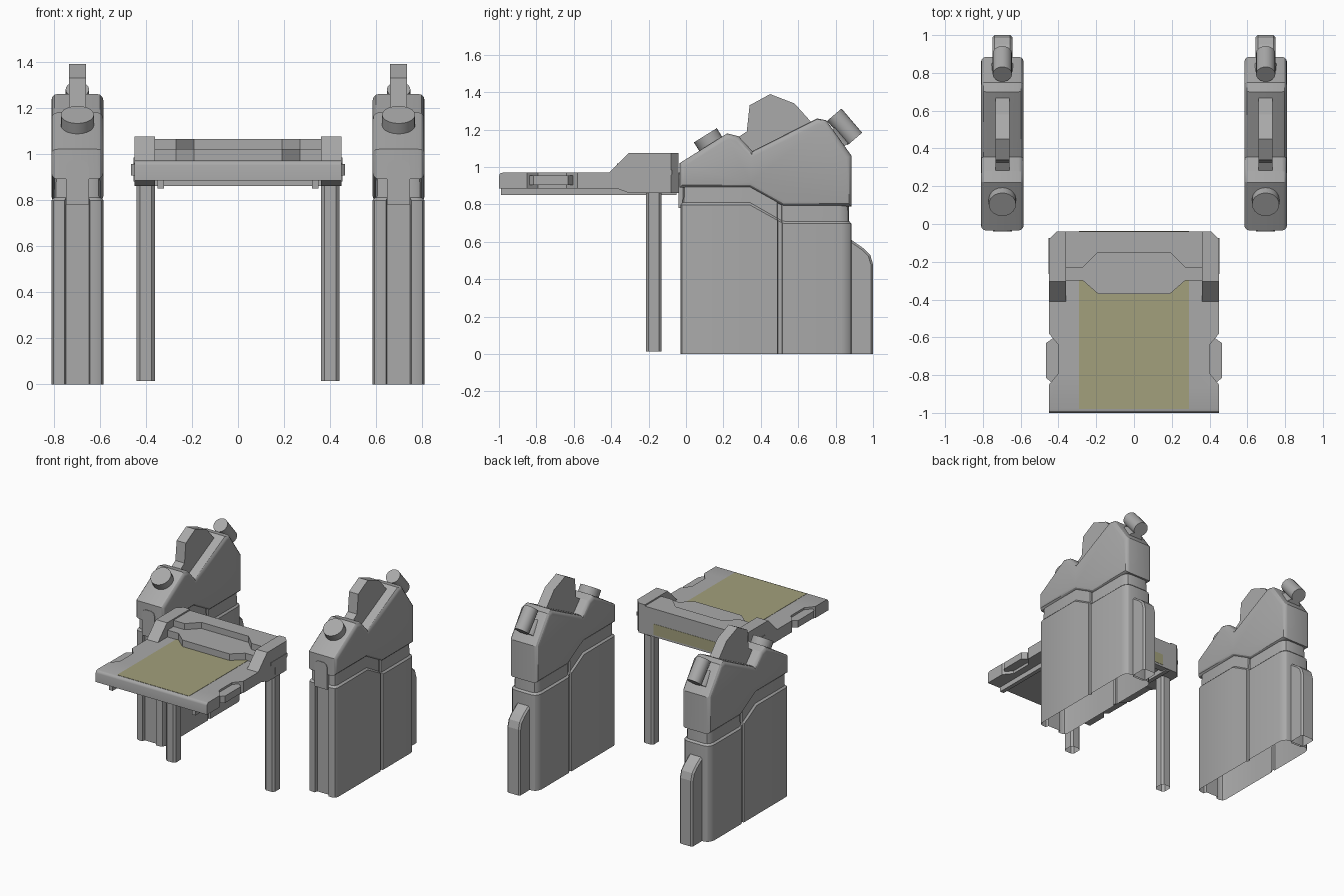
import bpy
import bmesh
from mathutils import Matrix, Vector

default = bpy.data.objects.get("Cube")
if default:
    bpy.data.objects.remove(default, do_unlink=True)


def material(name, color):
    mat = bpy.data.materials.new(name)
    mat.use_nodes = True
    mat.diffuse_color = color
    for node in mat.node_tree.nodes:
        if node.type == 'BSDF_PRINCIPLED':
            node.inputs["Base Color"].default_value = color
    return mat


GREY = material("plain grey", (0.4, 0.4, 0.4, 1))
OLIVE = material("dull olive", (0.36, 0.35, 0.2, 1))


def finish(name, bm, mat=GREY, x=0, smooth=False):
    bmesh.ops.recalc_face_normals(bm, faces=bm.faces)
    mesh = bpy.data.meshes.new(name)
    bm.to_mesh(mesh)
    bm.free()
    mesh.materials.append(mat)
    obj = bpy.data.objects.new(name, mesh)
    obj.location.x = x
    bpy.context.collection.objects.link(obj)
    if smooth:
        bpy.ops.object.select_all(action='DESELECT')
        obj.select_set(True)
        bpy.context.view_layer.objects.active = obj
        bpy.ops.object.shade_smooth_by_angle()
    return obj


def place(axis, a, b, t):
    return {'x': (t, a, b), 'y': (a, t, b), 'z': (a, b, t)}[axis]


def prism(name, outline, axis, low, high, mat=GREY, x=0, bevel=0, segments=1,
          pick=None, open_bottom=False, smooth=False):
    """Extrude a 2D outline along an axis and bevel the picked edges."""
    bm = bmesh.new()
    rings = [[bm.verts.new(place(axis, a, b, t)) for a, b in outline] for t in (low, high)]
    bm.faces.new(rings[0])
    bm.faces.new(rings[1])
    count = len(outline)
    for i in range(count):
        j = (i + 1) % count
        bm.faces.new((rings[0][i], rings[0][j], rings[1][j], rings[1][i]))
    bmesh.ops.recalc_face_normals(bm, faces=bm.faces)
    if bevel:
        edges = [e for e in bm.edges if pick(*[v.co for v in e.verts])]
        bmesh.ops.bevel(bm, geom=edges, offset=bevel, segments=segments,
                        profile=0.5, affect='EDGES', clamp_overlap=True)
    if open_bottom:
        floor = min(v.co.z for v in bm.verts)
        bottom = [f for f in bm.faces if all(abs(v.co.z - floor) < 1e-4 for v in f.verts)]
        bmesh.ops.delete(bm, geom=bottom, context='FACES')
    return finish(name, bm, mat, x, smooth)


def box(name, x0, x1, y0, y1, z0, z1, **options):
    return prism(name, [(x0, y0), (x1, y0), (x1, y1), (x0, y1)], 'z', z0, z1, **options)


def cylinder(name, center, axis, radius, depth, x):
    bm = bmesh.new()
    turn = Vector(axis).to_track_quat('Z', 'Y').to_matrix().to_4x4()
    bmesh.ops.create_cone(bm, cap_ends=True, segments=20, radius1=radius, radius2=radius,
                          depth=depth, matrix=Matrix.Translation(center) @ turn)
    return finish(name, bm, x=x, smooth=True)


def mirrored(half):
    return half + [(-a, b) for a, b in reversed(half)]


def rim_edge(a, b):
    """Edges lying in a side wall."""
    return abs(a.x - b.x) < 1e-4


def upright_edge(a, b):
    return abs(a.z - b.z) > 0.1


# Canisters: lower shell with front channel and side seams, lofted up to the neck
SHELL = mirrored([(.05, -.008), (.055, -.03), (.085, -.03), (.104, -.022), (.113, 0),
                  (.113, .34), (.113, .488), (.102, .491), (.102, .512), (.113, .515),
                  (.113, .53), (.113, .83), (.106, .86), (.09, .878), (.065, .885)])
MIDDLE = 0.43


def shoulder(y):
    """Height of the stepped seam between lower and upper shell."""
    return 0.81 - 0.1 * min(1, max(0, (y - 0.34) / 0.18))


def lower_shell(x):
    bm = bmesh.new()
    rings = []
    for inset, rise in ((0, None), (0, -.012), (.012, 0), (.014, .09)):
        ring = []
        for px, py in SHELL:
            z = 0 if rise is None else shoulder(py) + rise
            y = MIDDLE + (py - MIDDLE) * (1 - inset / 0.45)
            ring.append(bm.verts.new((px * (1 - inset / 0.113), y, z)))
        rings.append(ring)
    for low, high in zip(rings, rings[1:]):
        for i in range(len(SHELL)):
            j = (i + 1) % len(SHELL)
            bm.faces.new((low[i], low[j], high[j], high[i]))
    finish("canister_lower_shell", bm, x=x, smooth=True)


UPPER = [(-.035, .89), (.34, .89), (.52, .79), (.885, .79), (.885, 1.06), (.75, 1.25),
         (.70, 1.26), (.355, 1.085), (.28, 1.165), (.22, 1.18), (-.035, 1.02)]
GRIP = [(.29, 1.1), (.28, 1.16), (.325, 1.19), (.34, 1.33), (.45, 1.39), (.58, 1.34),
        (.67, 1.24), (.36, 1.06)]
PAD = [(.87, 0), (1, 0), (1, .48), (.985, .53), (.95, .565), (.885, .61), (.87, .61)]
LATCH = mirrored([(.05, .78), (.05, .94), (.042, .962), (.025, .972)])

for cx in (-0.697, 0.697):
    lower_shell(cx)
    prism("canister_upper_shell", UPPER, 'x', -.113, .113, x=cx, bevel=.028,
          segments=3, pick=rim_edge, smooth=True)
    prism("canister_grip", GRIP, 'x', -.037, .037, x=cx)
    prism("canister_rear_pad", PAD, 'x', -.053, .053, x=cx, bevel=.018,
          pick=lambda a, b: rim_edge(a, b) and max(a.z, b.z) > 0 and min(a.y, b.y) > .87,
          open_bottom=True)
    prism("canister_front_latch", LATCH, 'y', -.039, 0, x=cx)
    cylinder("canister_cap", (0, .122, 1.14), (0, -.53, .85), .072, .07, cx)
    cylinder("canister_spout", (0, .848, 1.215), (0, .65, -.76), .051, .17, cx)
    cylinder("canister_spout_cradle", (0, .785, 1.13), (0, .65, -.76), .068, .11, cx)

# Table top with side notches and a rounded front edge
SLAB = mirrored([(.45, -1), (.45, -.85), (.4, -.79), (.4, -.64), (.45, -.58),
                 (.45, -.08), (.41, -.04)])
prism("table_top", SLAB, 'z', .885, .97, bevel=.02, segments=3, smooth=True,
      pick=lambda a, b: a.y + b.y < -1.99 and a.z + b.z > 1.93)
box("table_top_panel", -.29, .29, -.98, -.28, .966, .972, mat=OLIVE)
box("rear_panel", -.29, .29, -.044, -.038, .875, .955, mat=OLIVE)
box("rear_skirt", -.36, .36, -.09, -.04, .86, .89)

# Raised back: low step bulging forward, and a recessed rail behind it
STEP = mirrored([(.37, -.1), (.37, -.30), (.27, -.30), (.19, -.37)])
RAIL = mirrored([(.37, -.04), (.37, -.23), (.27, -.23), (.19, -.15)])
prism("back_step", STEP, 'z', .9, 1.02)
prism("back_rail", RAIL, 'z', .9, 1.065)

# Parts on both sides of the table
ARM = [(-.41, .9), (-.41, .97), (-.305, 1.075), (-.04, 1.075), (-.04, .86), (-.3, .86)]
HEAD = [(-.215, .88), (-.215, .93), (-.265, .96), (-.265, .985), (-.075, .985),
        (-.075, .96), (-.13, .93), (-.13, .88)]
HANDLE = [(.39, -.64), (.43, -.605), (.465, -.63), (.465, -.815), (.43, -.845), (.39, -.79)]
for side, label in ((1, "left"), (-1, "right")):
    span = sorted((side * .36, side * .45))
    prism(label + "_arm", ARM, 'x', *span, bevel=.04,
          pick=lambda a, b: upright_edge(a, b) and min(a.y, b.y) > -.05
          and abs(a.x) > .44 and abs(b.x) > .44)
    prism(label + "_leg_head", HEAD, 'x', *sorted((side * .37, side * .453)))
    box(label + "_leg", -.04, .04, -.215, -.13, .015, .9, x=side * .4, bevel=.015,
        pick=upright_edge, open_bottom=True)
    prism(label + "_side_handle", [(side * a, b) for a, b in HANDLE], 'z', .905, .955)
    box(label + "_underside_rib", -.015, .015, -.99, -.05, .85, .89, x=side * .335)
